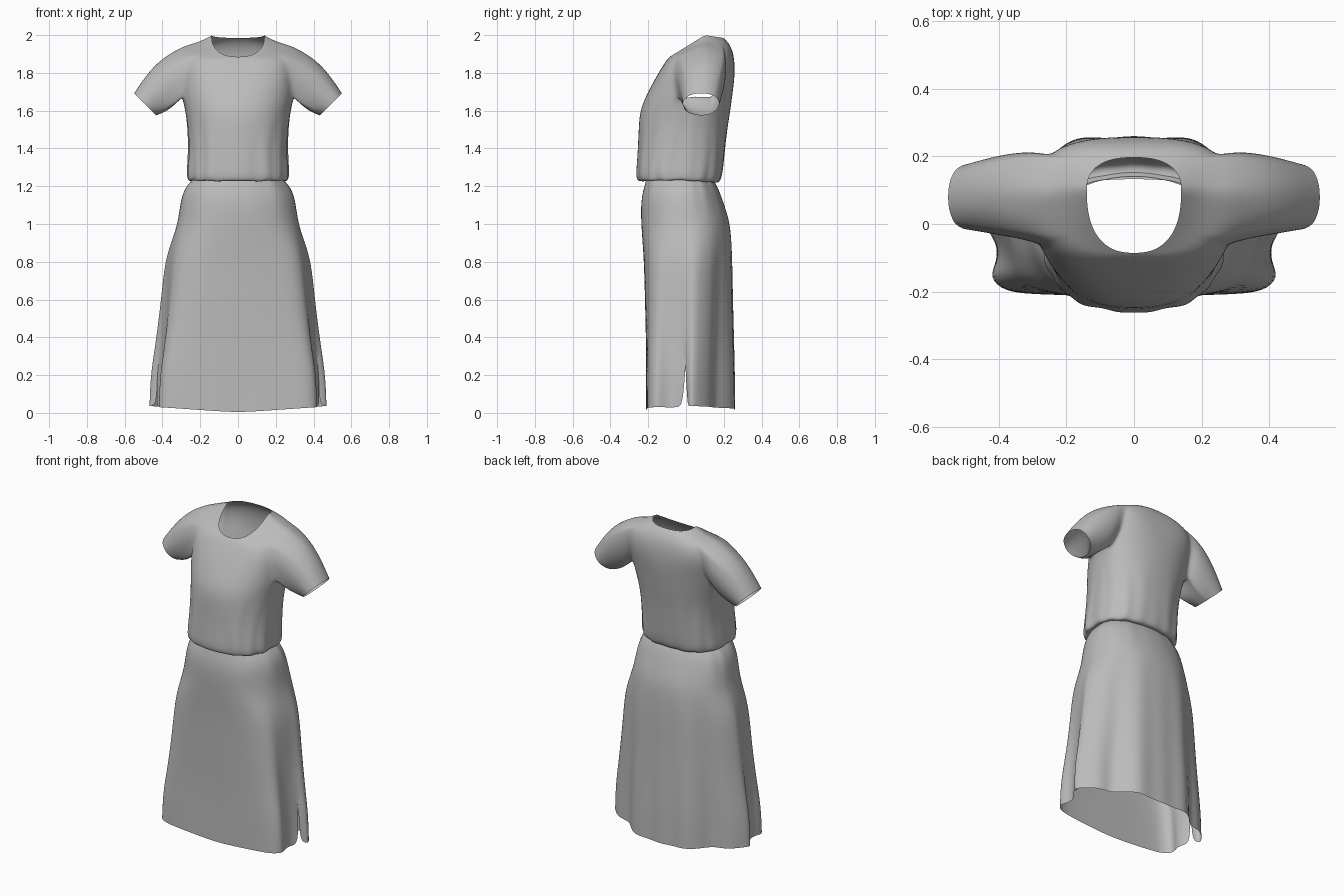
import bpy, bmesh, math
from mathutils import Vector

if "Cube" in bpy.data.objects:
    bpy.data.objects.remove(bpy.data.objects["Cube"])

cloth = bpy.data.materials.new("grey_cloth")
cloth.diffuse_color = (0.5, 0.5, 0.5, 1)
cloth.use_nodes = True
cloth.node_tree.nodes["Principled BSDF"].inputs["Base Color"].default_value = cloth.diffuse_color


def lerp(a, b, t):
    return a + (b - a) * t


def oval(angle, width, y_mid, y_front, y_back, p):
    """Point on a half super-ellipse, from front (-90) to back (+90)."""
    c = max(0.0, math.cos(angle))
    if c < 1e-6:
        c = 0.0
    s = math.sin(angle)
    v = abs(s) ** p
    return width * c ** p, lerp(y_mid, y_front if s < 0 else y_back, v), v, s < 0


def add_grid(bm, rows, skip=lambda r, c: False):
    """Skin rows of points with quads and return the vertices."""
    grid = [[bm.verts.new(p) for p in row] for row in rows]
    for r in range(len(rows) - 1):
        for c in range(len(rows[0]) - 1):
            if not skip(r, c):
                bm.faces.new((grid[r][c], grid[r][c + 1],
                              grid[r + 1][c + 1], grid[r + 1][c]))
    return grid


def finish(bm, name):
    """Mirror the half garment across x and smooth it."""
    bmesh.ops.remove_doubles(bm, verts=bm.verts, dist=0.0005)
    bmesh.ops.delete(bm, geom=[v for v in bm.verts if not v.link_faces], context='VERTS')
    mesh = bpy.data.meshes.new(name)
    bm.to_mesh(mesh)
    bm.free()
    mesh.materials.append(cloth)
    ob = bpy.data.objects.new(name, mesh)
    bpy.context.collection.objects.link(ob)
    mirror = ob.modifiers.new("mirror", 'MIRROR')
    mirror.use_clip = True
    mirror.merge_threshold = 0.001
    sub = ob.modifiers.new("smooth", 'SUBSURF')
    sub.levels = sub.render_levels = 2
    for f in mesh.polygons:
        f.use_smooth = True
    return ob


# Bodice rings: width, y mid, y front, y back, z side, z front, z back, roundness
BODICE = [
    (.235, -.03, -.215, .135, 1.240, 1.235, 1.225, .80),
    (.264, -.03, -.250, .170, 1.226, 1.220, 1.213, .80),
    (.273, -.03, -.264, .190, 1.260, 1.250, 1.240, .80),
    (.264, -.02, -.257, .202, 1.360, 1.350, 1.350, .82),
    (.264, .00, -.252, .216, 1.480, 1.480, 1.480, .85),
    (.276, .02, -.248, .232, 1.590, 1.580, 1.580, .88),
    (.298, .05, -.226, .246, 1.690, 1.650, 1.680, .90),
    (.302, .06, -.186, .257, 1.750, 1.730, 1.770, .82),
    (.297, .075, -.140, .259, 1.840, 1.810, 1.850, .68),
    (.275, .090, -.105, .247, 1.950, 1.865, 1.920, .66),
    (.200, .098, -.092, .222, 1.966, 1.880, 1.965, .75),
    (.140, .100, -.086, .197, 2.000, 1.885, 1.985, .82),
]
# How far the columns of each ring crowd toward the underarm: front, back
CROWD = {4: (.15, .1), 5: (.4, .3), 6: (.7, .5), 7: (.45, .1), 8: (.15, 0)}
COLS = 24
rows = []
for r, (w, ym, yf, yb, zs, zf, zb, p) in enumerate(BODICE):
    row = []
    gather = max(0, 1 - abs(r - 1.5) / 3.5) * 0.005
    for i in range(COLS + 1):
        f = 2 * i / COLS - 1
        a = math.pi / 2 * f * abs(f) ** CROWD.get(r, (0, 0))[f > 0]
        x, y, v, front = oval(a, w, ym, yf, yb, p)
        z = lerp(zs, zf if front else zb, v)
        k = 1 + gather / 0.22 * (math.sin(i * 2.1) + 0.6 * math.sin(i * 1.3 + r))
        row.append((x * k, ym + (y - ym) * k, z + gather * 0.6 * math.sin(i * 1.7)))
    rows.append(row)

# Armhole is the block of faces left out at the side
R0, R1, C0, C1 = 6, 9, 7, 17
bm = bmesh.new()
grid = add_grid(bm, rows, lambda r, c: R0 <= r < R1 and C0 <= c < C1)
loop = [grid[R0][c] for c in range(C0, C1)]
loop += [grid[r][C1] for r in range(R0, R1)]
loop += [grid[R1][c] for c in range(C1, C0, -1)]
loop += [grid[r][C0] for r in range(R1, R0, -1)]

# Sleeve lofted from the armhole to a tilted oval cuff
STEPS = 6
cuff = Vector((.492, .08, 1.634))
hole = Vector((.285, .06, 1.81))
previous = loop
starts = [v.co.copy() for v in loop]
for s in range(1, STEPS + 1):
    t = s / STEPS
    ring = []
    for q in starts:
        a = math.atan2((q.z - hole.z) / .13, (q.y - hole.y) / .14)
        ca, sa = math.cos(a), math.sin(a)
        end = cuff + Vector((.059 * sa, .102 * ca, .059 * sa))
        bulge = math.sin(math.pi * t)
        pos = q.lerp(end, t) + bulge * Vector(
            (.012 * (sa + .3), 0, .026 * (sa + .3)))
        # the underarm and front narrow sooner than the shoulder
        ease = t ** (0.75 if ca < 0 or sa < -.5 else 1)
        back = .02 * math.sin(math.pi * t ** .65) * max(0, ca)
        pos.y = lerp(q.y, end.y, ease) + back
        ring.append(bm.verts.new(pos))
    n = len(ring)
    for j in range(n):
        k = (j + 1) % n
        bm.faces.new((previous[j], previous[k], ring[k], ring[j]))
    previous = ring
finish(bm, "bodice_with_sleeves")

# Skirt hem outline, front centre to back centre, meeting at the side slit
HEM_FRONT = [(0, -.21), (.15, -.212), (.30, -.208), (.385, -.200), (.43, -.158),
             (.405, -.11), (.405, -.06), (.432, -.003)]
HEM_BACK = [(.432, -.003), (.482, .02), (.45, .07), (.385, .13), (.335, .14),
            (.285, .15), (.24, .21), (.17, .264), (.08, .25), (0, .265)]
# Skirt rings: z, width, y front, y back, blend toward hem outline
SKIRT = [
    (1.24, .235, -.210, .140, 0), (1.20, .274, -.220, .165, 0),
    (1.15, .297, -.234, .185, 0), (1.08, .310, -.240, .210, 0),
    (1.00, .322, -.238, .234, 0), (.90, .338, -.235, .238, .16),
    (.80, .352, -.230, .238, .34), (.60, .352, -.225, .238, .50),
    (.45, .352, -.220, .240, .65), (.32, .352, -.215, .240, .80),
    (.22, .352, -.215, .240, .91), (.12, .352, -.212, .240, .97),
    (0, .352, -.210, .240, 1),
]


def skirt_panel(bm, hem, front):
    """One panel of the skirt, free along the slit near the hem."""
    n = len(hem) - 1
    out = []
    for z, w, yf, yb, blend in SKIRT:
        row = []
        for i, (hx, hy) in enumerate(hem):
            a = math.pi / 2 * (i / n - 1 if front else i / n)
            x, y, _, _ = oval(a, w, 0, yf, yb, 0.82 if front else 0.9)
            edge = i == (n if front else 0)
            gather = 0 if edge else .022 * math.sin(i * 2.4) * max(0, (z - 1.0) / .24)
            x, y = x * (1 + gather), y * (1 + gather)
            x, y = lerp(x, hx, blend), lerp(y, hy, blend)
            if edge and z < .22:
                y += (-.018 if front else .012) * (1 - z / .22)
            lift = (.002 + .068 * abs(hx)) if front else (.015 + .045 * abs(hx))
            row.append((x, y, z + lift * max(0, 1 - z / .3)))
        out.append(row)
    add_grid(bm, out[::-1])


bm = bmesh.new()
skirt_panel(bm, HEM_FRONT, True)
skirt_panel(bm, HEM_BACK, False)
finish(bm, "skirt")
